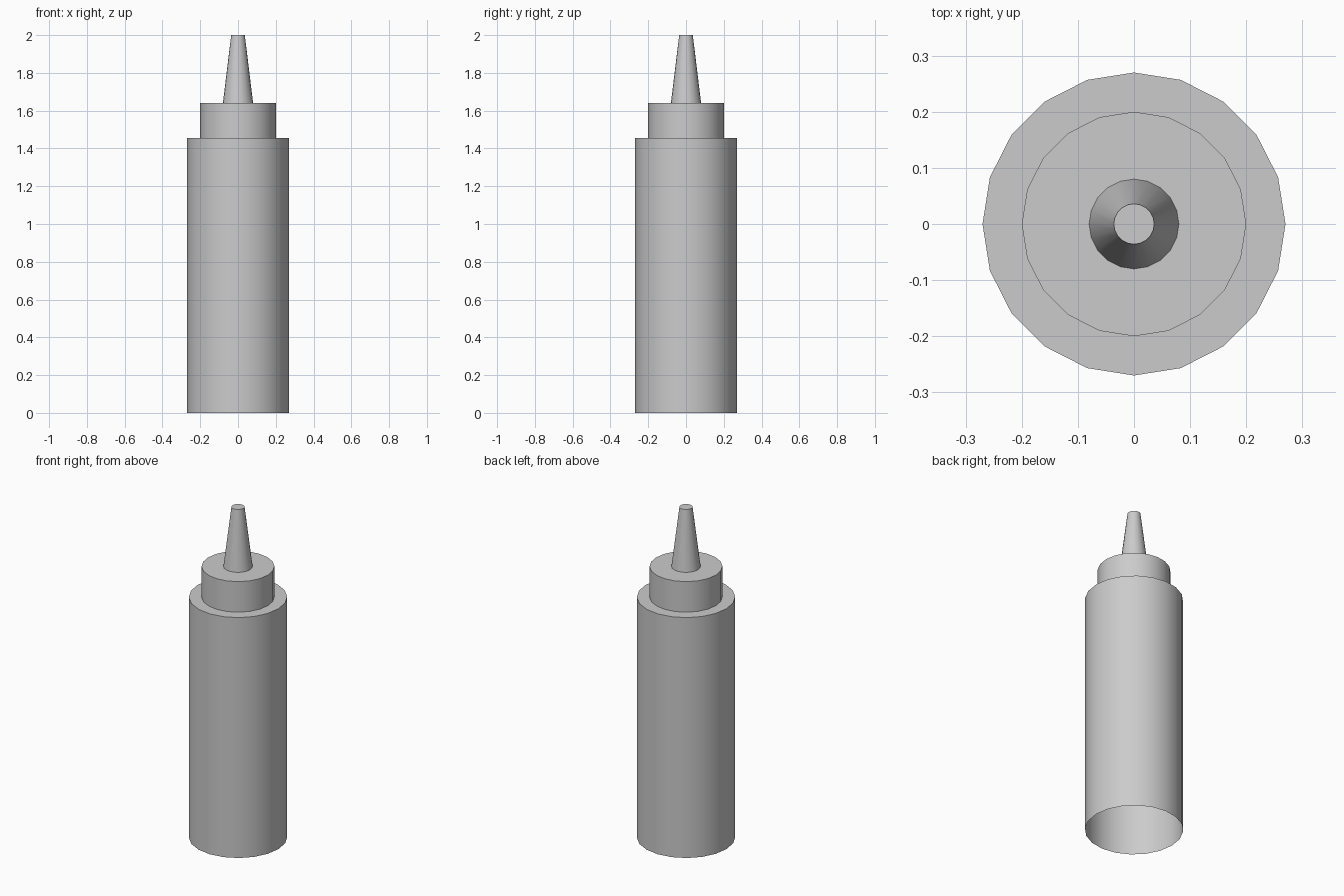
import bpy, bmesh, math

if "Cube" in bpy.data.objects:
    bpy.data.objects.remove(bpy.data.objects["Cube"])

SIDES = 20


def lathe(name, profile, close_top=False):
    """Spin a (radius, height) profile around z into an open shell."""
    bm = bmesh.new()
    rings = []
    for r, z in profile:
        rings.append([bm.verts.new((r * math.cos(2 * math.pi * i / SIDES),
                                    r * math.sin(2 * math.pi * i / SIDES), z))
                      for i in range(SIDES)])
    for low, high in zip(rings, rings[1:]):
        for i in range(SIDES):
            j = (i + 1) % SIDES
            bm.faces.new((low[i], low[j], high[j], high[i]))
    if close_top:
        bm.faces.new(rings[-1])
    mesh = bpy.data.meshes.new(name)
    bm.to_mesh(mesh)
    bm.free()
    obj = bpy.data.objects.new(name, mesh)
    bpy.context.collection.objects.link(obj)
    bpy.ops.object.select_all(action='DESELECT')
    obj.select_set(True)
    bpy.context.view_layer.objects.active = obj
    bpy.ops.object.shade_smooth_by_angle(angle=math.radians(30))
    return obj


# Bottle wall with flat shoulder, open underneath
lathe("bottle_body", [(0.27, 0), (0.27, 1.455), (0.2, 1.455)])
# Screw cap with flat top around the nozzle
lathe("cap", [(0.2, 1.455), (0.2, 1.64), (0.08, 1.64)])
# Tapered nozzle with closed tip
lathe("nozzle", [(0.08, 1.64), (0.036, 2.0)], close_top=True)
